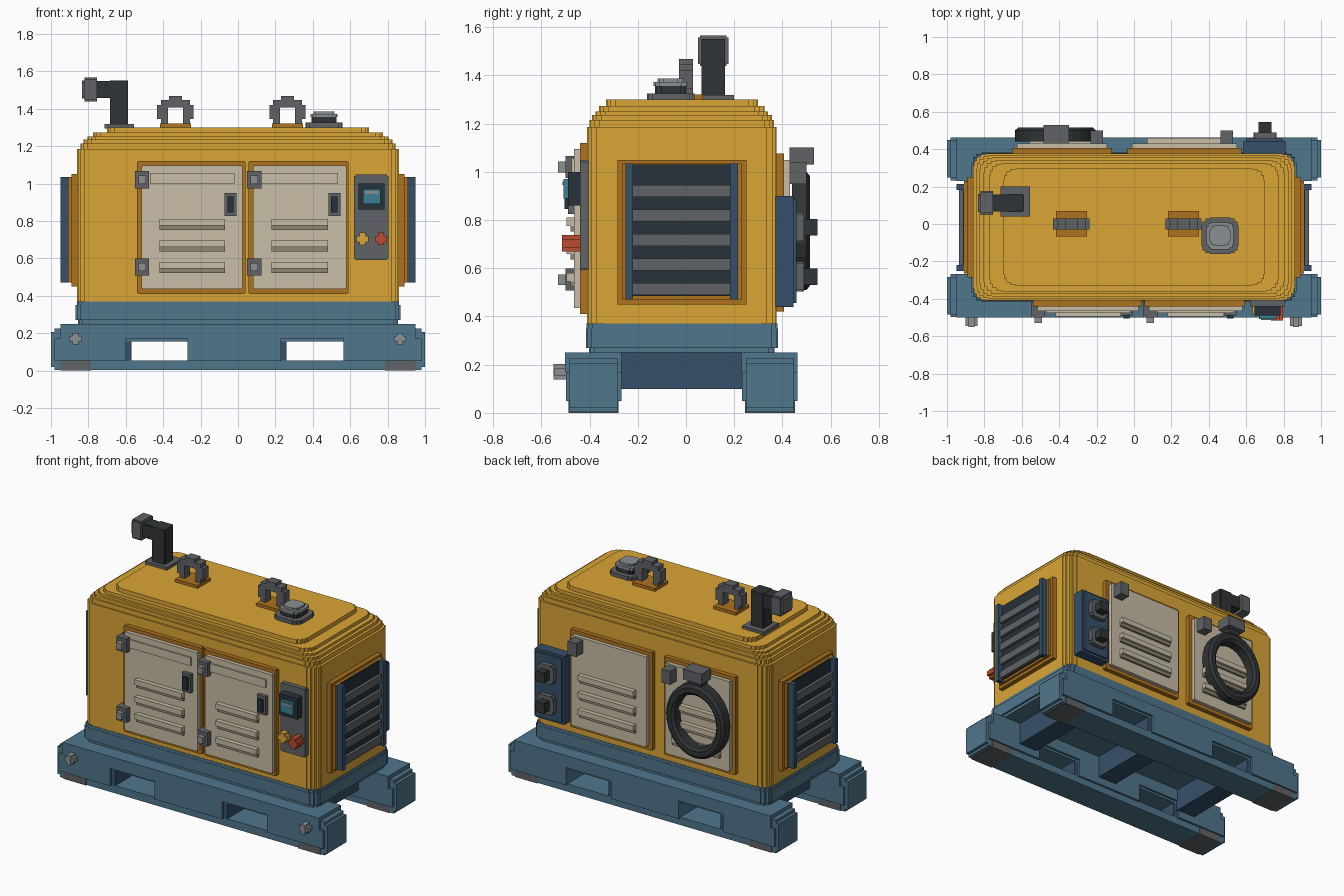
import bpy, bmesh
from math import cos, sin, pi
from mathutils import Matrix, Vector

if "Cube" in bpy.data.objects:
    bpy.data.objects.remove(bpy.data.objects["Cube"])

CY = -0.017  # body centre line in y


def mat(name, hexa):
    m = bpy.data.materials.new(name)
    c = [((int(hexa[i:i + 2], 16) / 255 + 0.055) / 1.055) ** 2.4 for i in (0, 2, 4)]
    m.diffuse_color = (*c, 1)
    m.use_nodes = True
    m.node_tree.nodes["Principled BSDF"].inputs["Base Color"].default_value = m.diffuse_color
    return m


YEL, OCH = mat("yellow", "DBA636"), mat("ochre", "AD7320")
BLU, DBL = mat("blue", "50768C"), mat("dark_blue", "36506A")
BEI, DBE = mat("beige", "C8BDA6"), mat("dark_beige", "8E8674")
GRY, LGR = mat("grey", "606266"), mat("light_grey", "8B9093")
BLK, NAV = mat("black", "303436"), mat("navy", "26323A")
TEA, RED = mat("teal", "3D7F94"), mat("red", "BC4B2F")


def finish(name, bm, m):
    bmesh.ops.recalc_face_normals(bm, faces=bm.faces)
    me = bpy.data.meshes.new(name)
    bm.to_mesh(me)
    bm.free()
    me.materials.append(m)
    ob = bpy.data.objects.new(name, me)
    bpy.context.collection.objects.link(ob)
    return ob


def boxes(name, m, *dims):
    """One object from boxes given as (x0, x1, y0, y1, z0, z1)."""
    bm = bmesh.new()
    for a, b, c, d, e, f in dims:
        t = Matrix.Translation(((a + b) / 2, (c + d) / 2, (e + f) / 2))
        bmesh.ops.create_cube(bm, size=1, matrix=t @ Matrix.Diagonal((abs(b - a), abs(d - c), f - e, 1)))
    return finish(name, bm, m)


def outline(hx, hy, r, n):
    """Rectangle whose corners are rounded in n stair steps."""
    c = [cos(k * pi / 2 / n) for k in range(n)] + [0]
    s = [sin(k * pi / 2 / n) for k in range(n)] + [1]
    q = []
    for k in range(n):
        q.append((hx - r + r * c[k], hy - r + r * s[k + 1]))
        if k < n - 1:
            q.append((hx - r + r * c[k + 1], hy - r + r * s[k + 1]))
    return (q + [(-x, y) for x, y in reversed(q)] + [(-x, -y) for x, y in q]
            + [(x, -y) for x, y in reversed(q)])


def stack(name, m, loc, rings, r, n, axis='Z'):
    """Skin a stack of stepped outlines; rings are (height, hx, hy)."""
    rot = {'Z': Matrix(), 'Y': Matrix.Rotation(-pi / 2, 4, 'X'),
           '-Y': Matrix.Rotation(pi / 2, 4, 'X'), '-X': Matrix.Rotation(-pi / 2, 4, 'Y')}[axis]
    t = Matrix.Translation(loc) @ rot
    bm = bmesh.new()
    loops = [[bm.verts.new(t @ Vector((x, y, h))) for x, y in outline(hx, hy, r, n)] for h, hx, hy in rings]
    for a, b in zip(loops, loops[1:]):
        for i in range(len(a)):
            j = (i + 1) % len(a)
            bm.faces.new((a[i], a[j], b[j], b[i]))
    bm.faces.new(loops[0])
    bm.faces.new(loops[-1])
    return finish(name, bm, m)


# Skid rails with fork pockets, feet and liners
for side, y in (("front", -0.383), ("back", 0.348)):
    o, i = 0.115, 0.1
    boxes(side + "_rail", BLU,
          (-.98, .98, y - i, y + i, 0.003, .055),
          *[(a, b, y - o, y + o, .05, .17) for a, b in ((-.98, -.60), (-.27, .23), (.565, .98))],
          *[(a, b, y - i, y + i, .02, .205) for a, b in ((-1, -.97), (.97, 1))],
          (-.98, .98, y - i, y + i, .155, .225))
    boxes(side + "_rail_cap", BLU, (-.95, .95, y - o - .003, y + o, .17, .25))
    boxes(side + "_pocket_liner", DBL, *[(x, x + .035, y - i, y + i, .05, .16) for x in (-.605, .225)])
    boxes(side + "_feet", GRY, *[(x, x + .165, y - i - .004, y + i + .004, 0, .06) for x in (-.95, .785)])
boxes("crossbeams", DBL, *[(x - .07, x + .07, -.28, .25, .10, .26) for x in (-.66, 0, .66)])
for x in (-.87, .865):
    boxes("rail_bolt", LGR, (x - .032, x + .032, -.545, -.49, .155, .185), (x - .016, x + .016, -.55, -.49, .138, .202))

# Plinth and stepped housing
stack("plinth", BLU, (0, CY, 0), [(.25, .855, .385), (.27, .855, .385), (.27, .868, .398), (.35, .868, .398),
                                  (.35, .862, .396), (.37, .862, .396)], .08, 4)
rings, z = [], .37
for dx, dy, top in ((0, 0, 1.185), (.017, .01, 1.215), (.035, .02, 1.235), (.055, .035, 1.25),
                    (.085, .05, 1.272), (.16, .078, 1.30)):
    rings += [(z, .86 - dx, .393 - dy), (top, .86 - dx, .393 - dy)]
    z = top
stack("housing", YEL, (0, CY, 0), rings, .095, 5)


# Doors: frame, panel, louvres, hinges and latches (s = -1 front, 1 back)
def door(name, s, base, f0, f1, p0, p1, l0, l1, z0, z1):
    Y = lambda d: base + s * d
    def slab(part, m, x0, x1, d, za, zb):
        zc = (za + zb) / 2
        return stack(name + part, m, ((x0 + x1) / 2, Y(-.03), zc),
                     [(0, (x1 - x0) / 2, (zb - za) / 2), (d + .03, (x1 - x0) / 2, (zb - za) / 2)],
                     .018, 2, 'Y' if s > 0 else '-Y')
    slab("_frame", OCH, f0, f1, .03, z0, z1)
    slab("_panel", BEI, p0, p1, .055, z0 + .025, z1 - .025)
    boxes(name + "_louvres", BEI, *[(l0, l1, Y(.04), Y(.085), z, z + .035) for z in (.775, .66, .545)])
    boxes(name + "_louvre_shadows", DBE, *[(l0, l1, Y(.04), Y(.07), z, z + .03) for z in (.752, .637, .522)])


for k, d in enumerate([(-.54, .04, -.515, .025, -.42, -.07), (.055, .59, .08, .58, .18, .48)]):
    name = f"front_door_{k + 1}"
    door(name, -1, -.41, *d, .41, 1.12)
    boxes(name + "_ridge", BEI, (d[2] + .045, d[3] - .045, -.475, -.44, 1.0, 1.055))
    hx = (-.513, .087)[k]
    for z in (1.02, .553):
        boxes("hinge", GRY, (hx - .038, hx + .038, -.50, -.42, z - .046, z + .046))
        boxes("hinge_pin", LGR, (hx - .02, hx + .02, -.53, -.49, z - .022, z + .022))
    lx = (-.04, .515)[k]
    boxes("latch", GRY, (lx - .032, lx + .032, -.49, -.44, .825, .95))
    boxes("latch_grip", NAV, (lx - .017, lx + .017, -.505, -.48, .845, .93))
for k, d in enumerate([(-.65, -.12, -.625, -.145, -.56, -.21), (-.035, .575, -.01, .55, .07, .48)]):
    name = f"back_door_{k + 1}"
    door(name, 1, .376, *d, .42, 1.075)
    hx = (-.2, .495)[k]
    boxes("back_hinge", GRY, (hx - .033, hx + .033, .41, .50, .95, 1.04))

# Control panel
stack("control_panel", GRY, (.713, -.39, .82), [(0, .092, .228), (.05, .092, .228)], .025, 2, '-Y')
boxes("screen_hood", NAV, (.645, .782, -.49, -.43, .86, 1.0))
boxes("screen", TEA, (.668, .762, -.508, -.48, .89, .97))
boxes("screen_glare", LGR, (.68, .75, -.512, -.50, .945, .96))
for name, x, m, y in (("start_button", .665, YEL, -.485), ("stop_button", .765, RED, -.515)):
    boxes(name, m, (x - .032, x + .032, y, -.43, .687, .72), (x - .016, x + .016, y, -.43, .67, .737))

# Radiator vents on both ends
for side, s in (("right", 1), ("left", -1)):
    boxes(side + "_vent_frame", OCH, (s * .84, s * .89, -.285, .25, .45, 1.05),
          (s * .84, s * .908, -.265, .23, .47, 1.035))
    boxes(side + "_vent_core", NAV, (s * .85, s * .915, -.225, .19, .485, 1.03))
    boxes(side + "_vent_slats", GRY, *[(s * .86, s * .935, -.225, .19, .488 + .102 * i, .538 + .102 * i) for i in range(5)])
    boxes(side + "_vent_posts", DBL, (s * .86, s * .95, -.25, -.22, .47, 1.035), (s * .86, s * .95, .183, .215, .47, 1.035))

# Socket box on the back
stack("socket_box", DBL, (.698, .35, .67), [(0, .112, .23), (.095, .112, .23), (.095, .098, .215), (.108, .098, .215)],
      .018, 2, 'Y')
for z in (.77, .565):
    stack("socket_ring", GRY, (.70, .44, z), [(0, .062, .062), (.05, .062, .062)], .045, 3, 'Y')
    stack("socket_cap", BLK, (.70, .47, z), [(0, .034, .034), (.075, .034, .034)], .02, 2, 'Y')

# Coiled hose with its hook
bm = bmesh.new()
N = 28
prof = [(.155, .44), (.155, .50), (.172, .515), (.20, .515), (.217, .50), (.217, .44)]
rows = [[bm.verts.new((-.42 + r * cos(2 * pi * i / N), y, .755 + 1.13 * r * sin(2 * pi * i / N))) for r, y in prof]
        for i in range(N)]
for i in range(N):
    a, b = rows[i], rows[(i + 1) % N]
    for j in range(6):
        bm.faces.new((a[j], a[j - 1], b[j - 1], b[j]))
finish("hose", bm, BLK)
boxes("hose_stem", BLK, (-.46, -.375, .42, .50, .96, 1.04))
boxes("hose_hook", GRY, (-.485, -.348, .43, .53, 1.03, 1.10))

# Exhaust elbow
boxes("exhaust_base", GRY, (-.715, -.555, .04, .20, 1.295, 1.318))
stack("exhaust_pipe", BLK, (-.637, .113, 0), [(1.31, .048, .048), (1.55, .048, .048)], .018, 2)
stack("exhaust_elbow", BLK, (-.60, .113, 1.502), [(0, .046, .046), (.17, .046, .046)], .018, 2, '-X')
stack("exhaust_tip", GRY, (-.755, .113, 1.502), [(0, .064, .064), (.065, .064, .064), (.065, .048, .048),
                                                (.08, .048, .048)], .03, 2, '-X')

# Lifting eyes
for x in (-.335, .265):
    boxes("eye_base", OCH, (x - .083, x + .083, CY - .05, .07, 1.295, 1.32))
    parts = [(x - .058, x + .058, -.03, .03, 1.407, 1.447), (x - .035, x + .035, -.03, .03, 1.44, 1.468)]
    for s in (-1, 1):
        parts += [(x + s * .04, x + s * .078, -.03, .03, 1.315, 1.447), (x + s * .07, x + s * .097, -.03, .03, 1.345, 1.42)]
    boxes("lifting_eye", GRY, *parts)

# Filler cap
stack("filler_collar", GRY, (.46, -.063, 0), [(1.295, .098, .098), (1.325, .098, .098)], .07, 4)
stack("filler_neck", BLK, (.46, -.063, 0), [(1.32, .066, .066), (1.362, .066, .066)], .05, 3)
stack("filler_lid", LGR, (.46, -.063, 0), [(1.355, .072, .072), (1.372, .072, .072), (1.372, .055, .055),
                                          (1.386, .055, .055)], .05, 3)
